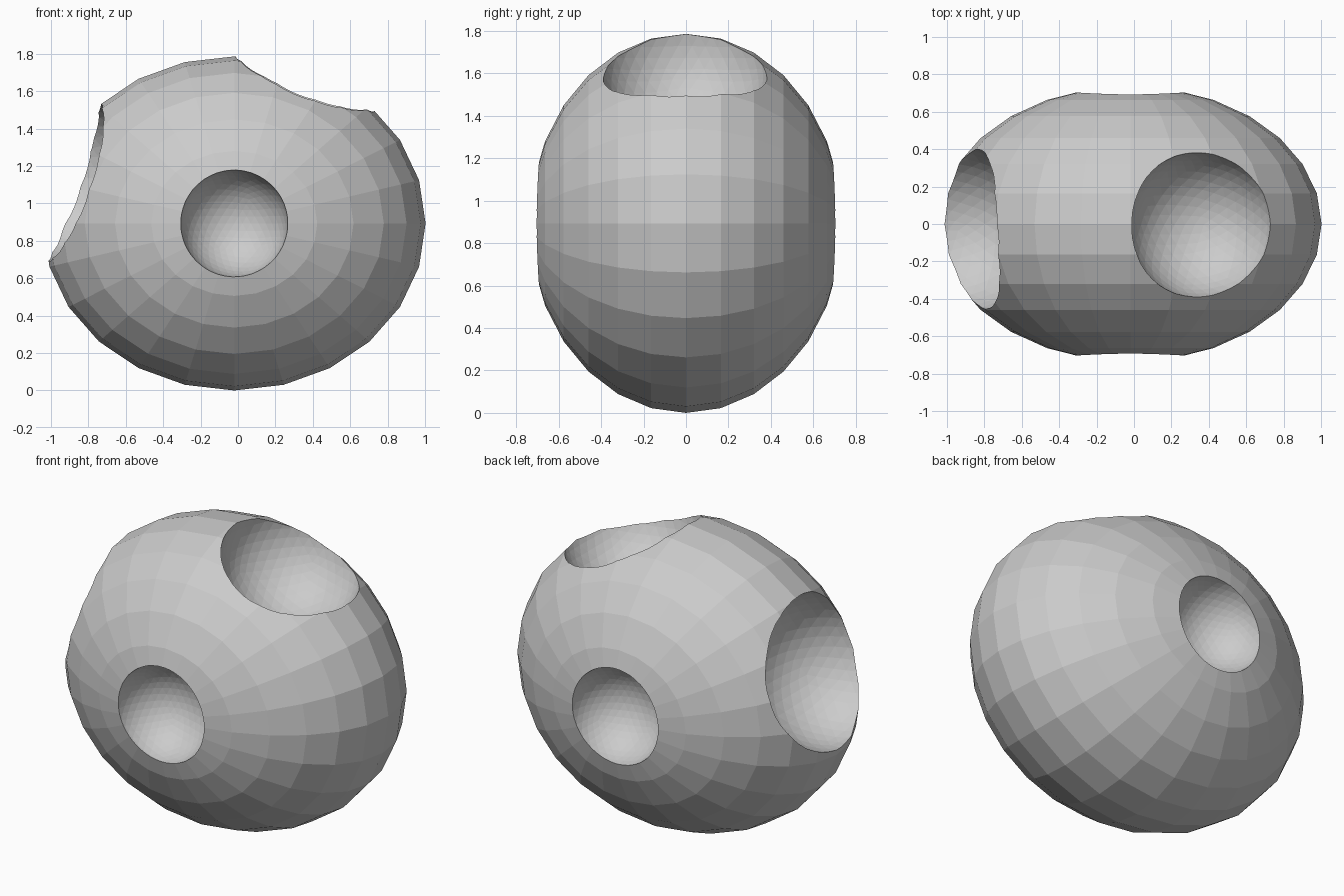
import bpy
import math
from mathutils import Vector

if "Cube" in bpy.data.objects:
    bpy.data.objects.remove(bpy.data.objects["Cube"])

CENTRE = Vector((-0.02, 0, 0.893))

# Body: faceted ellipsoid with its poles facing front and back
bpy.ops.mesh.primitive_uv_sphere_add(segments=24, ring_count=14, radius=1,
                                     rotation=(math.pi / 2, 0, 0))
body = bpy.context.object
body.name = "body"
bpy.ops.object.transform_apply(location=False, rotation=True, scale=False)
body.scale = (1.023, 0.737, 0.893)
body.location = CENTRE
bpy.ops.object.transform_apply(location=True, rotation=False, scale=True)


def scoop(name, location, radius):
    """Carve a round socket out of the body."""
    bpy.ops.mesh.primitive_ico_sphere_add(subdivisions=4, radius=radius,
                                          location=location)
    cutter = bpy.context.object
    cutter.name = name
    cutter.hide_render = True
    bpy.context.view_layer.objects.active = body
    mod = body.modifiers.new(name, 'BOOLEAN')
    mod.operation = 'DIFFERENCE'
    mod.solver = 'EXACT'
    mod.object = cutter
    bpy.ops.object.modifier_apply(modifier=mod.name)
    bpy.data.objects.remove(cutter, do_unlink=True)


# Small sockets front and back
for side in (-1, 1):
    scoop("side_socket", (CENTRE.x, side * 0.72, CENTRE.z), 0.287)
# Upper right socket and larger left socket
scoop("top_socket", (0.372, -0.005, 1.672), 0.4)
scoop("left_socket", (-0.94, -0.035, 1.135), 0.449)
